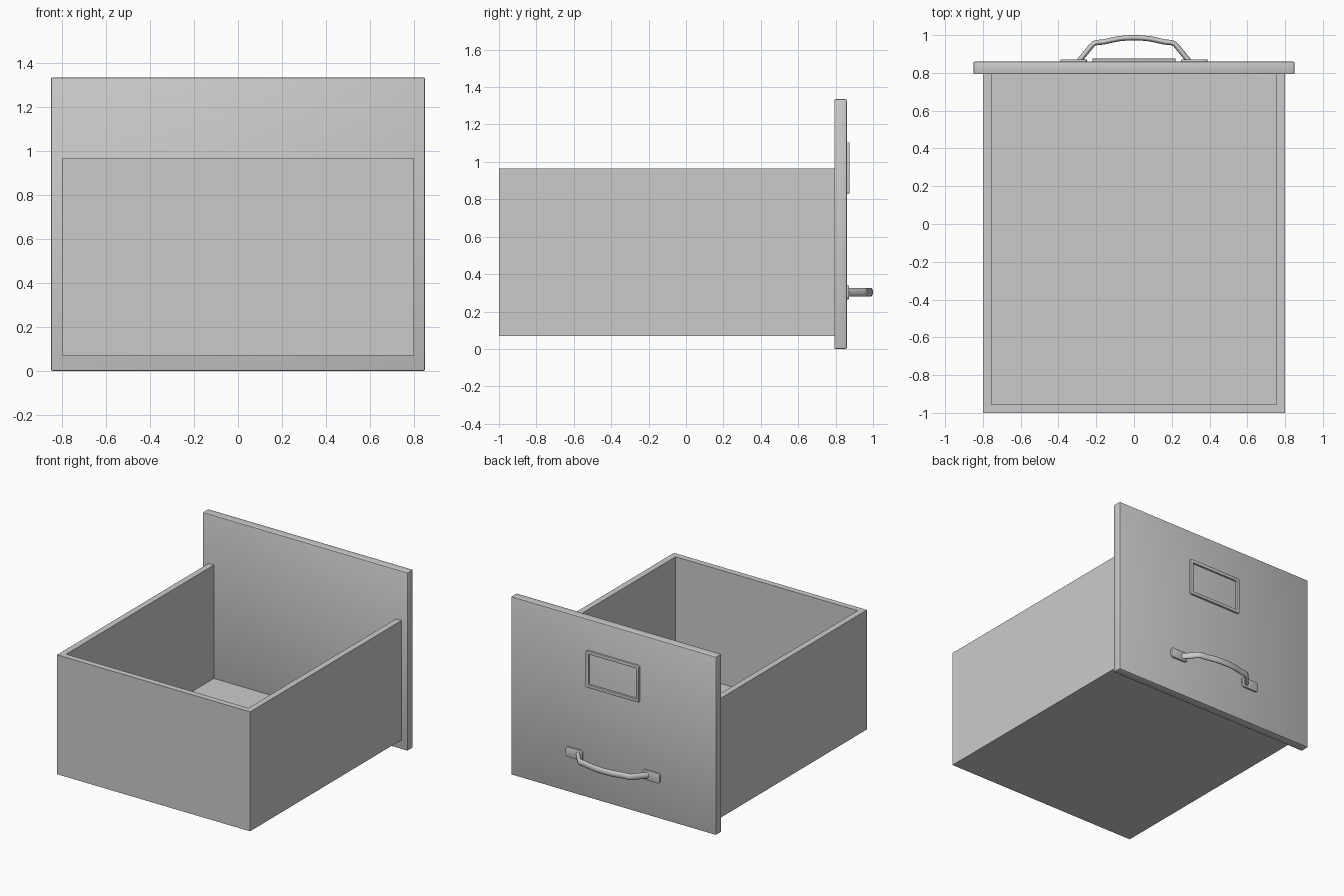
import bpy, bmesh, math
from mathutils import Vector

if "Cube" in bpy.data.objects:
    bpy.data.objects.remove(bpy.data.objects["Cube"])


def finish(name, bm):
    bmesh.ops.recalc_face_normals(bm, faces=bm.faces[:])
    me = bpy.data.meshes.new(name)
    bm.to_mesh(me)
    bm.free()
    ob = bpy.data.objects.new(name, me)
    bpy.context.collection.objects.link(ob)
    return ob


def activate(ob):
    bpy.ops.object.select_all(action='DESELECT')
    ob.select_set(True)
    bpy.context.view_layer.objects.active = ob


def smooth(ob, deg=35):
    activate(ob)
    bpy.ops.object.shade_smooth_by_angle(angle=math.radians(deg))


def box(name, x, y, z, corner=0):
    """Box from min/max ranges; corner rounds the edges parallel to y."""
    bm = bmesh.new()
    bmesh.ops.create_cube(bm, size=1)
    for v in bm.verts:
        v.co = [r[0] + (c + 0.5) * (r[1] - r[0]) for r, c in zip((x, y, z), v.co)]
    if corner:
        edges = [e for e in bm.edges
                 if abs(e.verts[0].co.y - e.verts[1].co.y) > 1e-5]
        bmesh.ops.bevel(bm, geom=edges, offset=corner, segments=4,
                        profile=0.5, affect='EDGES')
    return finish(name, bm)


def apply_mod(ob, kind, **settings):
    m = ob.modifiers.new(kind, kind)
    for k, v in settings.items():
        setattr(m, k, v)
    activate(ob)
    bpy.ops.object.modifier_apply(modifier=m.name)


def cut(ob, cutter):
    apply_mod(ob, 'BOOLEAN', operation='DIFFERENCE', solver='EXACT', object=cutter)
    bpy.data.objects.remove(cutter, do_unlink=True)


def round_edges(ob, width):
    apply_mod(ob, 'BEVEL', width=width, segments=2, limit_method='ANGLE',
              angle_limit=math.radians(50))
    smooth(ob)


FACE = 0.86  # outer surface of the drawer front

# Open tray: three walls and a floor, closed off by the front panel
tray = box("drawer_tray", (-0.8, 0.8), (-1, 0.795), (0.07, 0.965))
cut(tray, box("tray_cutter", (-0.755, 0.755), (-0.955, 1.2), (0.115, 1.5)))

# Drawer front
panel = box("front_panel", (-0.85, 0.85), (0.793, FACE), (0, 1.335))
round_edges(panel, 0.007)

# Label frame
frame = box("label_frame", (-0.22, 0.22), (FACE - 0.005, 0.875), (0.83, 1.105), 0.01)
cut(frame, box("frame_cutter", (-0.197, 0.197), (0.8, 1), (0.853, 1.082)))
round_edges(frame, 0.004)

# Handle mounting plates
for side, s in (("left", -1), ("right", 1)):
    xs = sorted((s * 0.25, s * 0.39))
    plate = box("handle_plate_" + side, xs, (FACE - 0.005, 0.872), (0.265, 0.34), 0.018)
    round_edges(plate, 0.004)

# Handle bar: oval section swept along a mirrored path
half = [(0.29, 0.864), (0.275, 0.882), (0.228, 0.94), (0.216, 0.953), (0.2, 0.96),
        (0.16, 0.964), (0.12, 0.973), (0.08, 0.981), (0.04, 0.985)]
path = [Vector((-x, y, 0)) for x, y in half] + [Vector((0, 0.986, 0))]
path += [Vector((x, y, 0)) for x, y in reversed(half)]
bm = bmesh.new()
rings, N = [], 16
for i, p in enumerate(path):
    t = (path[min(i + 1, len(path) - 1)] - path[max(i - 1, 0)]).normalized()
    n = Vector((-t.y, t.x, 0))
    ring = []
    for k in range(N):
        a = 2 * math.pi * k / N
        co = p + n * 0.014 * math.cos(a)
        co.z = 0.303 + 0.023 * math.sin(a)
        ring.append(bm.verts.new(co))
    rings.append(ring)
for r0, r1 in zip(rings, rings[1:]):
    for k in range(N):
        j = (k + 1) % N
        bm.faces.new((r0[k], r0[j], r1[j], r1[k]))
bm.faces.new(rings[0])
bm.faces.new(rings[-1])
smooth(finish("handle_bar", bm), 45)
